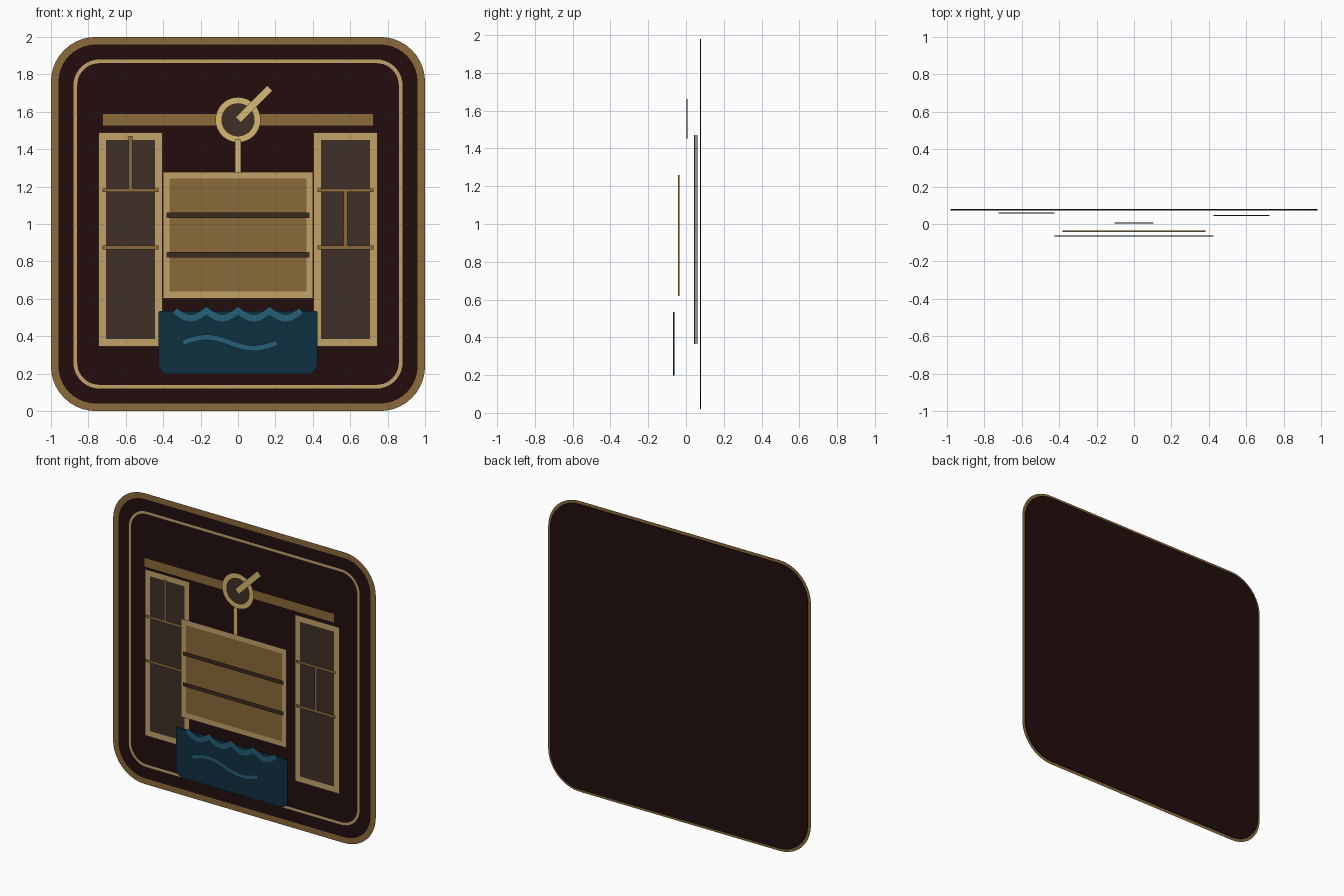
import bpy, bmesh, math
from mathutils import Vector

cube = bpy.data.objects.get("Cube")
if cube:
    bpy.data.objects.remove(cube, do_unlink=True)


def material(name, hex_code):
    rgb = [int(hex_code[i:i + 2], 16) / 255 for i in (0, 2, 4)]
    lin = [c / 12.92 if c < 0.04045 else ((c + 0.055) / 1.055) ** 2.4 for c in rgb]
    m = bpy.data.materials.new(name)
    m.use_nodes = True
    m.diffuse_color = (*lin, 1)
    m.node_tree.nodes["Principled BSDF"].inputs["Base Color"].default_value = (*lin, 1)
    return m


MAROON = material("dark maroon", "230d0d")
BRONZE = material("bronze", "8b6b3a")
TAN = material("tan", "c2a269")
GOLD = material("pale gold", "d6b872")
UMBER = material("dark umber", "3f3026")
SLAT = material("slat brown", "3a2a1e")
WATER = material("deep water", "0f3040")
WAVE = material("wave blue", "265f78")


def finish(name, bm, mat):
    mesh = bpy.data.meshes.new(name)
    bm.to_mesh(mesh)
    bm.free()
    mesh.materials.append(mat)
    obj = bpy.data.objects.new(name, mesh)
    bpy.context.collection.objects.link(obj)
    return obj


def fill(name, pts, y, mat, depth=0.007):
    """Thin plate with its front face at y; pts run counter-clockwise in x, z."""
    bm = bmesh.new()
    front = bm.faces.new([bm.verts.new((x, y, z)) for x, z in pts])
    ext = bmesh.ops.extrude_face_region(bm, geom=[front], use_keep_orig=True)
    back = [v for v in ext["geom"] if isinstance(v, bmesh.types.BMVert)]
    bmesh.ops.translate(bm, vec=(0, depth, 0), verts=back)
    bmesh.ops.recalc_face_normals(bm, faces=bm.faces)
    return finish(name, bm, mat)


def stroke(name, pts, width, y, mat, closed=False):
    """Flat ribbon with mitred corners along a path in x, z."""
    bm = bmesh.new()
    pts = [Vector(p) for p in pts]
    n = len(pts)
    pairs = []
    for i, p in enumerate(pts):
        a = pts[i - 1] if closed or i else p
        b = pts[(i + 1) % n] if closed or i < n - 1 else p
        d1, d2 = (p - a).normalized(), (b - p).normalized()
        if not d1.length:
            d1 = d2
        if not d2.length:
            d2 = d1
        t = (d1 + d2).normalized()
        off = Vector((-t.y, t.x)) * width / 2 / max(t.dot(d1), 0.5)
        pairs.append([bm.verts.new((q.x, y, q.y)) for q in (p + off, p - off)])
    for i in range(n if closed else n - 1):
        (a, b), (c, d) = pairs[i], pairs[(i + 1) % n]
        bm.faces.new((a, b, d, c))
    return finish(name, bm, mat)


def rounded(x0, x1, z0, z1, r_low=0, r_high=0, seg=10):
    """Rectangle outline with separate lower and upper corner radii."""
    pts = []
    corners = ((x1, z0, -90, r_low), (x1, z1, 0, r_high),
               (x0, z1, 90, r_high), (x0, z0, 180, r_low))
    for x, z, start, r in corners:
        cx = x - r if x == x1 else x + r
        cz = z - r if z == z1 else z + r
        for k in range(seg + 1 if r else 1):
            a = math.radians(start + 90 * k / seg)
            pts.append((cx + r * math.cos(a), cz + r * math.sin(a)))
    return pts


# Back plate with its rim and the thin inner border
plate = rounded(-0.98, 0.98, 0.02, 1.98, 0.22, 0.22)
fill("back_plate", plate, 0.073, MAROON)
stroke("plate_rim", plate, 0.04, 0.07, BRONZE, True)
border = rounded(-0.87, 0.87, 0.13, 1.87, 0.13, 0.13)
stroke("inner_border", border, 0.02, 0.065, TAN, True)

# Side towers with frames and crossbars
for side, s, y, bar_y, upright in (("right", -1, 0.055, 0.03, (1.18, 1.47)),
                                   ("left", 1, 0.042, 0.022, (0.875, 1.18))):
    x0, x1 = sorted((s * 0.425, s * 0.725))
    panel = rounded(x0, x1, 0.365, 1.47)
    fill(side + "_tower_panel", panel, y, UMBER)
    stroke(side + "_tower_frame", panel, 0.04, y - 0.003, TAN, True)
    for label, z in (("lower", 0.875), ("upper", 1.18)):
        stroke(f"{side}_{label}_crossbar", [(x0, z), (x1, z)], 0.02, bar_y, BRONZE)
    stroke(side + "_upright_bar", [(s * 0.575, z) for z in upright], 0.02, bar_y, BRONZE)

# Overhead beam
stroke("beam", [(-0.725, 1.557), (0.725, 1.557)], 0.065, 0.014, BRONZE)

# Pulley wheel, handle and rope
wheel = [(0.105 * math.cos(a), 1.557 + 0.105 * math.sin(a))
         for a in (math.tau * k / 32 for k in range(32))]
fill("wheel_disc", wheel, 0.002, UMBER)
stroke("wheel_rim", wheel, 0.032, -0.001, GOLD, True)
stroke("handle", [(0, 1.557), (0.17, 1.727)], 0.04, -0.012, GOLD)
stroke("rope", [(0, 1.452), (0, 1.26)], 0.03, -0.026, GOLD)

# Lifting platform with slats
gate = rounded(-0.383, 0.383, 0.62, 1.26)
fill("platform_panel", gate, -0.042, BRONZE)
stroke("platform_frame", gate, 0.036, -0.045, TAN, True)
for label, z in (("lower", 0.835), ("upper", 1.047)):
    stroke(label + "_slat", [(-0.383, z), (0.383, z)], 0.028, -0.053, SLAT)

# Water basin and waves
fill("water", rounded(-0.425, 0.425, 0.197, 0.535, 0.055, 0.01, 6), -0.068, WATER)
crest = [(-0.338 + 0.169 * k / 10, 0.538 - 0.042 * math.sin(math.pi * (k % 10) / 10))
         for k in range(41)]
stroke("wave_crest", crest, 0.034, -0.074, WAVE)
ripple = [(-0.295 + 0.505 * k / 24,
           0.365 + 0.029 * math.sin(math.tau * k / 24)) for k in range(25)]
stroke("ripple", ripple, 0.03, -0.08, WAVE)
